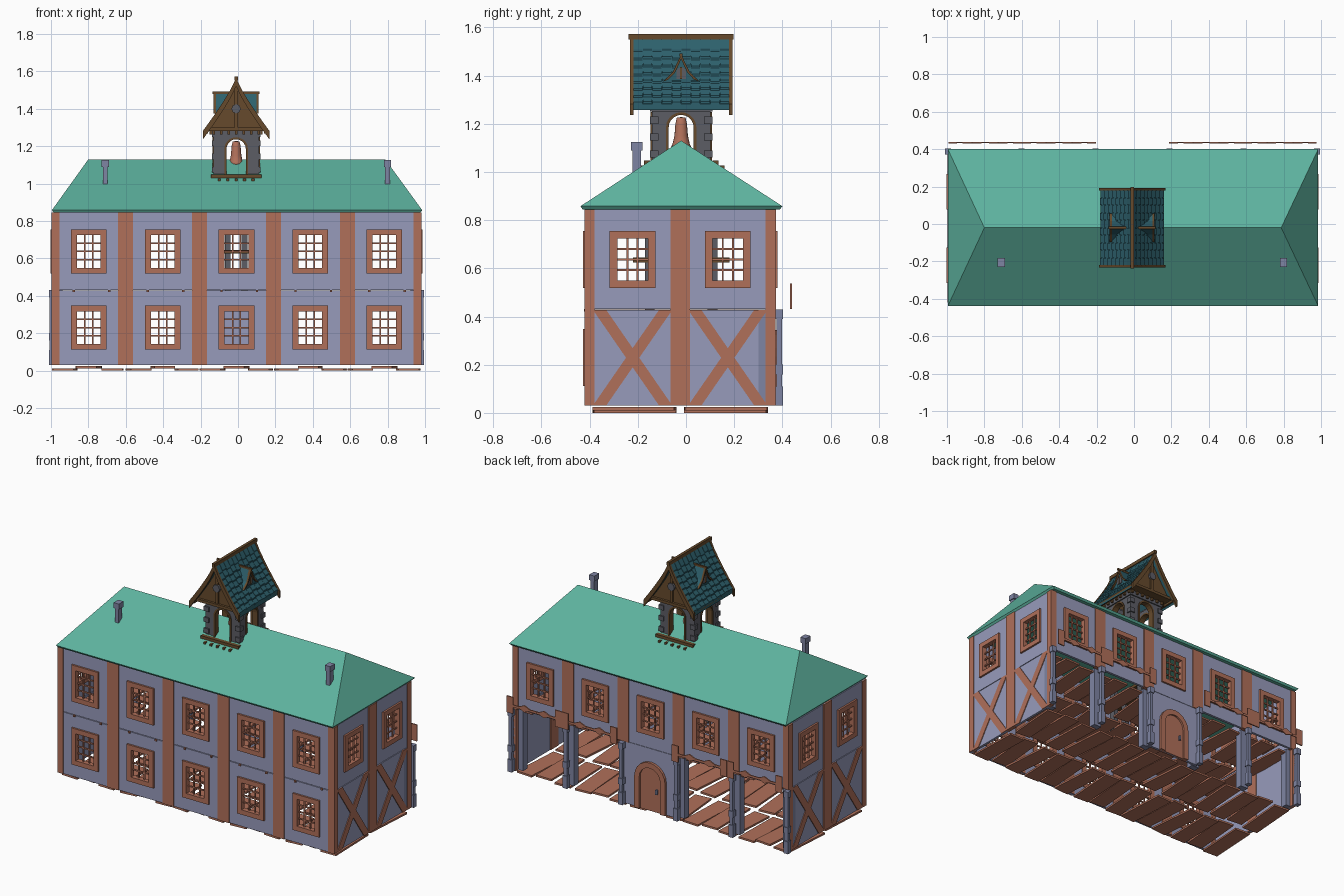
import bpy, bmesh, math, random
from mathutils import Vector

cube = bpy.data.objects.get("Cube")
if cube:
    bpy.data.objects.remove(cube)
random.seed(4)


def material(name, hexa):
    def lin(c):
        return c / 12.92 if c <= 0.04045 else ((c + 0.055) / 1.055) ** 2.4
    col = [lin(int(hexa[i:i + 2], 16) / 255) for i in (0, 2, 4)] + [1]
    m = bpy.data.materials.new(name)
    m.use_nodes = True
    m.diffuse_color = col
    m.node_tree.nodes["Principled BSDF"].inputs["Base Color"].default_value = col
    return m


PLASTER = material("lavender plaster", "979BBB")
TIMBER = material("reddish timber", "B0705A")
ROOF = material("green roof", "5DB29E")
STONE = material("blue grey stone", "7F85A3")
TEAL = material("teal shingle", "2D606C")
OAK = material("dark oak", "664A2C")
SLATE = material("dark stone", "5C5D65")
parts = {}


def part(name, mat):
    return parts.setdefault(name, (bmesh.new(), mat))[0]


def frame(cx, cy, deg):
    """Wall coordinates: u along the wall, d outwards, z up."""
    c, s = math.cos(math.radians(deg)), math.sin(math.radians(deg))
    return lambda u, d, z: Vector((cx + u * c + d * s, cy + u * s - d * c, z))


def prism(name, mat, f, pts, d0, d1):
    bm = part(name, mat)
    a = [bm.verts.new(f(u, d0, z)) for u, z in pts]
    b = [bm.verts.new(f(u, d1, z)) for u, z in pts]
    bm.faces.new(a)
    bm.faces.new(b[::-1])
    for i in range(len(a)):
        j = (i + 1) % len(a)
        bm.faces.new((a[i], b[i], b[j], a[j]))


def box(name, mat, f, u0, u1, d0, d1, z0, z1):
    prism(name, mat, f, [(u0, z0), (u1, z0), (u1, z1), (u0, z1)], d0, d1)


def arch(r, z0, spring, n=10):
    curve = [(-r * math.cos(math.pi * i / n), spring + r * math.sin(math.pi * i / n)) for i in range(n + 1)]
    return [(-r, z0)] + curve + [(r, z0)]


MOD, CX, CY = 0.395, -0.008, -0.024
HX, HY = MOD * 2.5, MOD
Z0, ZM, ZT = 0.03, 0.43, 0.845
BAYS = [(i - 2) * MOD for i in range(5)]
front, back = frame(CX, CY - HY, 0), frame(CX, CY + HY, 180)
right, left = frame(CX + HX, CY, 90), frame(CX - HX, CY, 270)


def window(f, u, z):
    """Timber casing with a glazing grid, centred at u, z."""
    for s in (-1, 1):
        box("window_casings", TIMBER, f, u + s * .063, u + s * .095, -.025, .008, z - .118, z + .118)
        box("window_casings", TIMBER, f, u - .064, u + .064, -.025, .008, z + s * .087, z + s * .118)
        box("window_bars", TIMBER, f, u + s * .021 - .004, u + s * .021 + .004, -.016, -.008, z - .09, z + .09)
    for k in (-1, 0, 1):
        box("window_bars", TIMBER, f, u - .064, u + .064, -.016, -.008, z + k * .044 - .004, z + k * .044 + .004)


def window_wall(name, f, centres, z0, z1, zc):
    """Plaster wall made of bays, each with a window hole."""
    for c in centres:
        for s in (-1, 1):
            box(name, PLASTER, f, c + s * .08, c + s * MOD / 2, -.02, -.004, z0, z1)
        box(name, PLASTER, f, c - .08, c + .08, -.02, -.004, z0, zc - .1)
        box(name, PLASTER, f, c - .08, c + .08, -.02, -.004, zc + .1, z1)
        window(f, c, zc)


def posts(f, half, n, z0, z1):
    for i in range(n + 1):
        u = -half + i * MOD
        box("timber_posts", TIMBER, f, max(u - .04, -half), min(u + .04, half), -.024, .002, z0, z1)


# Front wall, two storeys
window_wall("front_wall_lower", front, BAYS, Z0, ZM - .002, .23)
window_wall("front_wall_upper", front, BAYS, ZM + .002, ZT, .637)
posts(front, HX, 5, Z0, ZT)
for c in BAYS:
    for o in (-.08, .11):
        box("floor_pegs", TIMBER, front, c + o - .006, c + o + .006, -.02, .005, .42, .432)

# Side walls with crossed braces below and windows above
for f in (right, left):
    sides = (-MOD / 2, MOD / 2)
    window_wall("side_wall_upper", f, sides, ZM + .002, ZT, .637)
    posts(f, HY, 2, Z0, ZT)
    box("side_wall_lower", PLASTER, f, -HY, HY, -.02, -.004, Z0, ZM - .002)
    for c in sides:
        for s in (-1, 1):
            a, b, w = c - s * .165, c + s * .165, s * .055
            prism("cross_braces", TIMBER, f, [(a, Z0), (a + w, Z0), (b, ZM - .002), (b - w, ZM - .002)], -.01, .001)

# Back wall: windows above, open bays and an arched door below
window_wall("back_wall_upper", back, BAYS, ZM + .002, ZT, .637)
posts(back, HX, 5, ZM, ZT)
box("door_wall", PLASTER, back, -MOD / 2, MOD / 2, -.02, -.004, Z0, ZM)
prism("door_surround", TIMBER, back, arch(.11, Z0, .235) + arch(.075, Z0, .235)[::-1], -.02, .012)
prism("door_leaf", TIMBER, back, arch(.076, Z0, .235), -.018, .0)
box("door_handle", STONE, back, .04, .052, 0, .012, .15, .18)

# Columns and posts behind them
for i in range(6):
    u = -HX + i * MOD
    for z0, z1, r in ((Z0, ZM, .011), (Z0, .11, .016), (.16, .2, .016), (.39, ZM, .016)):
        box("stone_columns", STONE, back, u - r, u + r, .016 - r, .016 + r, z0, z1)
    v = max(-HX + .03, min(HX - .03, u))
    box("inner_posts", STONE, back, v - .028, v + .028, -.07, -.024, Z0, ZM)

# Carved rails hung in front of the open bays
for c in (BAYS[0], BAYS[1], BAYS[3], BAYS[4]):
    c += -.002 if c > 0 else .002
    box("carved_rails", TIMBER, back, c - .195, c + .195, .061, .067, .475, .49)
    for s in (-1, 1):
        box("carved_rails", TIMBER, back, c + s * .15, c + s * .197, .06, .068, .432, .538)
        t = c + s * .07
        prism("carved_rails", TIMBER, back, [(t - .05, .485), (t, .463), (t + .05, .485), (t, .507)], .06, .068)

# Loose floor planks on both storeys
for level in (0, .405):
    for c in BAYS:
        for row in (-1, 1):
            for k in (-1, 0, 1):
                f = frame(CX + c + k * .128, CY + row * .19, random.uniform(-6, 6))
                z = level + (.012 if k == 0 else 0)
                box("floor_planks", TIMBER, f, -.055, .055, -.17, .17, z, z + .012)

# Hipped roof
bm = part("main_roof", ROOF)
for x0, x1, y0, y1, z in ((-.985, .975, -.43, .39, ZT), (-.995, .985, -.438, .4, .858)):
    for x in (x0, x1):
        for y in (y0, y1):
            bm.verts.new((x, y, z))
for x in (-.8, .787):
    bm.verts.new((x, -.02, 1.13))
bmesh.ops.convex_hull(bm, input=bm.verts[:])
bmesh.ops.dissolve_limit(bm, angle_limit=.01, verts=bm.verts[:], edges=bm.edges[:])

# Chimneys
for x in (-.71, .8):
    f = frame(x, -.205, 0)
    box("chimneys", STONE, f, -.013, .013, -.018, .018, .99, 1.11)
    box("chimneys", STONE, f, -.019, .019, -.024, .024, 1.09, 1.125)

# Bell tower body: four arched stone faces with trim
TX, TY = -.01, -.02
tower = frame(TX, TY, 0)
for deg in (0, 90, 180, 270):
    f = frame(TX, TY, deg)
    opening = arch(.055, 1.0, 1.185)
    prism("tower_walls", SLATE, f, [(-.122, 1.0)] + opening + [(.122, 1.0), (.122, 1.27), (-.122, 1.27)], .09, .122)
    prism("tower_arch_trim", OAK, f, arch(.063, 1.0, 1.185) + arch(.052, 1.0, 1.185)[::-1], .088, .127)
    box("tower_cornice", SLATE, f, -.13, .13, .1, .13, 1.25, 1.285)
    for k in range(-3, 4):
        box("cornice_blocks", OAK, f, k * .04 - .007, k * .04 + .007, .13, .142, 1.262, 1.28)
    for s in (-1, 1):
        for z in (1.06, 1.13, 1.2):
            box("corner_stones", SLATE, f, s * .095, s * .13, .1, .13, z, z + .03)
for s in (-1, 1):
    box("tower_base_beams", OAK, tower, -.135, .135, s * .13, s * .155, 1.03, 1.048)
    for k in range(-2, 3):
        box("base_pegs", OAK, tower, k * .045 - .007, k * .045 + .007, s * .12, s * .18, 1.012, 1.026)

# Bell
bm = part("bell", TIMBER)
prof = [(0, 1.228), (.018, 1.225), (.024, 1.2), (.028, 1.15), (.036, 1.115), (.044, 1.1), (0, 1.1)]
vs = [bm.verts.new((TX + r, TY, z)) for r, z in prof]
es = [bm.edges.new(p) for p in zip(vs, vs[1:])]
bmesh.ops.spin(bm, geom=vs + es, cent=(TX, TY, 0), axis=(0, 0, 1), angle=math.tau, steps=16)
bmesh.ops.remove_doubles(bm, verts=bm.verts[:], dist=.0005)


def slope(t, s, lift=0):
    """Point on the flared tower roof, t from ridge to eave on side s."""
    return (s * .168 * t, 1.552 - .27 * t ** .85 + lift)


# Tower roof: deck, shingles, barge boards, gables and beams
ts = [i / 6 for i in range(7)]
for s in (-1, 1):
    prism("tower_roof_deck", TEAL, tower, [slope(t, s) for t in ts] + [slope(t, s, -.025) for t in ts[::-1]], -.2, .2)
    for row in range(8):
        for k in range(10):
            d = -.2 + k * .04
            t0, t1 = row / 8, (row + 1.1 + .15 * (k % 2)) / 8
            t1 = min(t1, 1.02)
            quad = [slope(t0, s, .002), slope(t1, s, .013), slope(t1, s, .004), slope(t0, s, -.006)]
            prism("tower_shingles", TEAL, tower, quad, d + .001, d + .039)
    tb = [t * 1.06 for t in ts]
    for e in (-1, 1):
        board = [slope(t, s, .013) for t in tb] + [slope(t, s, -.032) for t in tb[::-1]]
        prism("barge_boards", OAK, tower, board, e * .198, e * .213)
    box("eave_beams", OAK, tower, s * .15, s * .168, -.205, .205, 1.268, 1.282)
    prism("gables", OAK, tower, [(-.145, 1.29), (.145, 1.29), (0, 1.535)], s * .16, s * .175)
    box("gable_beams", OAK, tower, -.15, .15, s * .12, s * .19, 1.282, 1.3)
    box("gable_beams", OAK, tower, -.009, .009, s * .17, s * .185, 1.29, 1.53)
    ring = [(.025 * math.cos(a * math.pi / 4), 1.4 + .025 * math.sin(a * math.pi / 4)) for a in range(8)]
    prism("gable_rosettes", SLATE, tower, ring, s * .17, s * .19)
box("ridge_beam", OAK, tower, -.009, .009, -.218, .218, 1.55, 1.572)

# Dormers on both slopes
for deg in (90, 270):
    f = frame(TX, TY, deg)
    outer = [(-.075, 1.375), (-.035, 1.415), (0, 1.488), (.035, 1.415), (.075, 1.375)]
    inner = [(u * .7, 1.384 + (z - 1.375) * .75) for u, z in outer]
    prism("dormers", TEAL, f, outer, .03, .108)
    prism("dormer_trim", OAK, f, outer + inner[::-1], .104, .12)
    prism("dormer_windows", SLATE, f, arch(.02, 1.385, 1.415, 6), .106, .113)
    box("dormer_trim", OAK, f, -.004, .004, .106, .116, 1.385, 1.435)
    box("dormer_trim", OAK, f, -.006, .006, .03, .125, 1.48, 1.492)

# Stand and shelf in the middle of the upper room
for x in (-.045, .045):
    for y in (-.13, .13):
        f = frame(TX + x, TY + y, 0)
        box("room_stand", SLATE, f, -.015, .015, -.02, .02, .42, .74)
box("room_shelf", OAK, tower, -.065, .065, -.2, .2, .625, .645)

# Turn the collected parts into objects
for name, (bm, mat) in parts.items():
    bmesh.ops.recalc_face_normals(bm, faces=bm.faces[:])
    me = bpy.data.meshes.new(name)
    bm.to_mesh(me)
    bm.free()
    me.materials.append(mat)
    ob = bpy.data.objects.new(name, me)
    bpy.context.collection.objects.link(ob)
    if name == "bell":
        me.shade_smooth()
